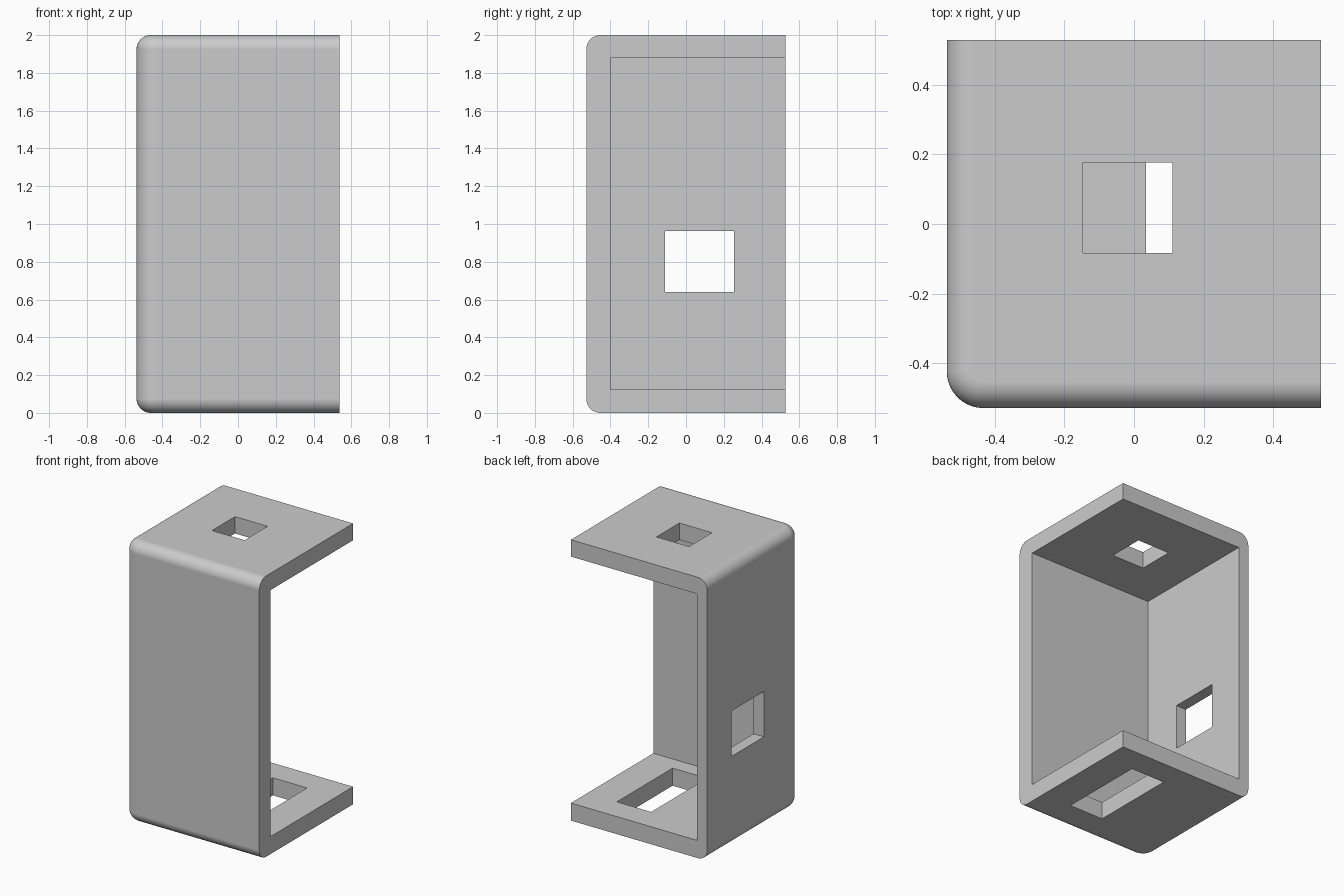
import bpy, bmesh
from math import radians
from mathutils import Vector

cube = bpy.data.objects.get("Cube")
if cube:
    bpy.data.objects.remove(cube, do_unlink=True)

HX, HY, H = 0.537, 0.528, 2.0      # half width, half depth, height
EDGE_R, CORNER_R = 0.075, 0.105    # rounding of the top and bottom rims, and of the upright corner

grey = bpy.data.materials.new("light grey")
grey.use_nodes = True
grey.diffuse_color = (0.6, 0.6, 0.6, 1)
grey.node_tree.nodes["Principled BSDF"].inputs["Base Color"].default_value = (0.6, 0.6, 0.6, 1)


def box_mesh(lo, hi):
    bm = bmesh.new()
    bmesh.ops.create_cube(bm, size=1)
    lo, hi = Vector(lo), Vector(hi)
    for v in bm.verts:
        v.co = (lo + hi) / 2 + v.co * (hi - lo)
    return bm


def make_object(name, bm):
    mesh = bpy.data.meshes.new(name)
    bm.to_mesh(mesh)
    bm.free()
    mesh.materials.append(grey)
    ob = bpy.data.objects.new(name, mesh)
    bpy.context.collection.objects.link(ob)
    return ob


def round_edges(bm, edges, radius):
    bmesh.ops.bevel(bm, geom=edges, offset=radius, segments=10, profile=0.5,
                    affect='EDGES', clamp_overlap=False)


# Solid block, rounded on the front and right walls only
bm = box_mesh((-HX, -HY, 0), (HX, HY, H))
upright = [e for e in bm.edges
           if all(v.co.x < -HX + 1e-4 and v.co.y < -HY + 1e-4 for v in e.verts)]
round_edges(bm, upright, CORNER_R)
rims = []
for e in bm.edges:
    a, b = (v.co for v in e.verts)
    mid = (a + b) / 2
    level = abs(a.z - b.z) < 1e-4
    if level and mid.x < HX - 1e-3 and mid.y < HY - 1e-3:
        rims.append(e)
round_edges(bm, rims, EDGE_R)
bracket = make_object("bracket_shell", bm)

# Cavity open to the left and back, then the three openings
cutters = {
    "cavity": ((-0.456, -0.40, 0.125), (1, 1, 1.88)),
    "top_hole": ((-0.147, -0.083, 1.7), (0.11, 0.176, 2.2)),
    "bottom_slot": ((0.035, -0.285, -0.2), (0.305, 0.343, 0.3)),
    "side_window": ((-0.8, -0.11, 0.64), (-0.3, 0.253, 0.963)),
}
bpy.context.view_layer.objects.active = bracket
for name, (lo, hi) in cutters.items():
    cutter = make_object(name + "_cutter", box_mesh(lo, hi))
    cutter.hide_render = True
    mod = bracket.modifiers.new(name, 'BOOLEAN')
    mod.operation = 'DIFFERENCE'
    mod.solver = 'EXACT'
    mod.object = cutter
    bpy.ops.object.modifier_apply(modifier=name)
    bpy.data.objects.remove(cutter, do_unlink=True)

# Smooth rounded edges, crisp flat walls
for ob in bpy.context.selected_objects:
    ob.select_set(False)
bracket.select_set(True)
bpy.ops.object.shade_smooth_by_angle(angle=radians(30))
normals = bracket.modifiers.new("flat_walls", 'WEIGHTED_NORMAL')
normals.keep_sharp = True
